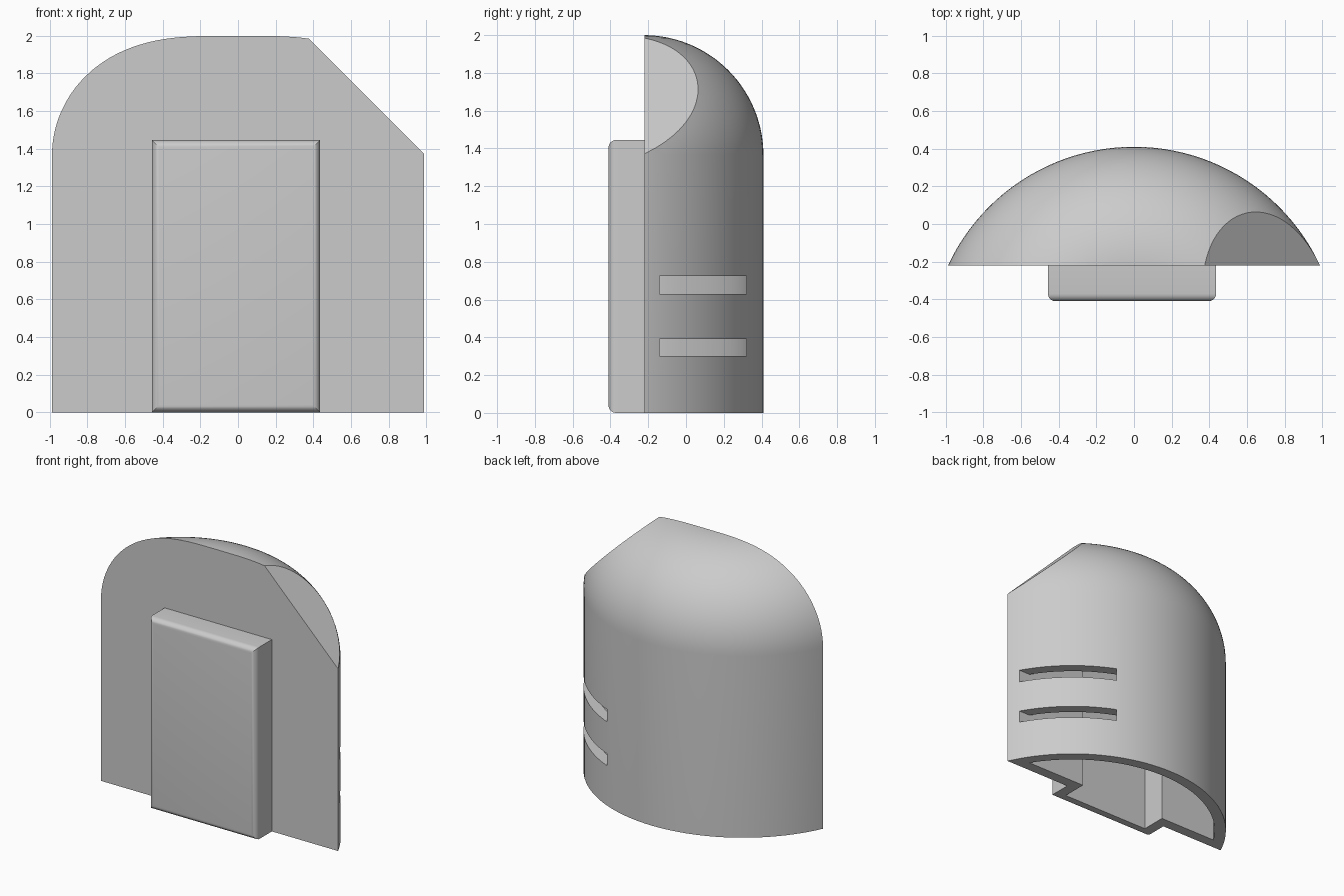
import bpy, bmesh, math
from mathutils import Vector

if "Cube" in bpy.data.objects:
    bpy.data.objects.remove(bpy.data.objects["Cube"], do_unlink=True)

RADIUS, AXIS_Y, FRONT_Y = 1.09, -0.68, -0.22   # curved back wall and flat front
FILLET, SPRING = 0.635, 1.365                  # rounded roof
CHAMFER, WALL = 2.36, 0.08                     # sloped corner x + z, wall thickness

grey = bpy.data.materials.new("light grey")
grey.use_nodes = True
grey.diffuse_color = (0.6, 0.6, 0.6, 1)
grey.node_tree.nodes["Principled BSDF"].inputs["Base Color"].default_value = (0.6, 0.6, 0.6, 1)


def finish(bm, name):
    bmesh.ops.recalc_face_normals(bm, faces=bm.faces)
    mesh = bpy.data.meshes.new(name)
    bm.to_mesh(mesh)
    bm.free()
    mesh.materials.append(grey)
    obj = bpy.data.objects.new(name, mesh)
    bpy.context.collection.objects.link(obj)
    return obj


def domed_body(name, inset, bottom):
    """Revolved wall and roof, sliced by the front plane and the sloped corner."""
    bm = bmesh.new()
    flat, r = RADIUS - FILLET, FILLET - inset
    steps = 28
    arc = [math.pi / 2 * i / steps for i in range(steps + 1)]
    profile = [(0, bottom), (flat + r, bottom)]
    profile += [(flat + r * math.cos(a), SPRING + r * math.sin(a)) for a in arc]
    profile.append((0, SPRING + r))
    verts = [bm.verts.new((x, AXIS_Y, z)) for x, z in profile]
    edges = [bm.edges.new(pair) for pair in zip(verts, verts[1:])]
    bmesh.ops.spin(bm, geom=verts + edges, cent=(0, AXIS_Y, 0), axis=(0, 0, 1),
                   angle=math.tau, steps=128)
    bmesh.ops.remove_doubles(bm, verts=bm.verts, dist=1e-4)
    slope = Vector((1, 0, 1)).normalized()
    cuts = [(Vector((0, FRONT_Y + inset, 0)), Vector((0, -1, 0))),
            (Vector((CHAMFER, 0, 0)) - slope * inset, slope)]
    for point, normal in cuts:
        bmesh.ops.bisect_plane(bm, geom=bm.verts[:] + bm.edges[:] + bm.faces[:],
                               plane_co=point, plane_no=normal, clear_outer=True)
        rim = [e for e in bm.edges if e.is_boundary]
        bmesh.ops.edgeloop_fill(bm, edges=rim)
    return finish(bm, name)


def box(name, low, high, bevel=0):
    bm = bmesh.new()
    bmesh.ops.create_cube(bm, size=1)
    for v in bm.verts:
        v.co = [a + (c + 0.5) * (b - a) for a, b, c in zip(low, high, v.co)]
    if bevel:
        front = [e for e in bm.edges if all(v.co.y < low[1] + 0.001 for v in e.verts)]
        bmesh.ops.bevel(bm, geom=front, offset=bevel, segments=6, profile=0.5, affect='EDGES')
    return finish(bm, name)


def combine(target, other, operation):
    mod = target.modifiers.new(operation, 'BOOLEAN')
    mod.operation, mod.object, mod.solver = operation, other, 'EXACT'
    bpy.context.view_layer.objects.active = target
    bpy.ops.object.modifier_apply(modifier=mod.name)
    bpy.data.objects.remove(other, do_unlink=True)


# Outer form: domed housing with a raised front panel
housing = domed_body("housing", 0, 0)
combine(housing, box("front_panel", (-0.457, -0.41, 0), (0.436, -0.18, 1.445), 0.04), 'UNION')

# Hollow interior, open at the bottom
cavity = domed_body("cavity", WALL, -0.1)
combine(cavity, box("panel_cavity", (-0.377, -0.33, -0.1), (0.356, -0.05, 1.365)), 'UNION')
combine(housing, cavity, 'DIFFERENCE')

# Two vent slots through one side wall
for low, high in ((0.3, 0.39), (0.63, 0.725)):
    combine(housing, box("vent_slot", (0.1, -0.139, low), (1.2, 0.32, high)), 'DIFFERENCE')

# Smooth the curves, keep the edges sharp
bpy.ops.object.select_all(action='DESELECT')
housing.select_set(True)
bpy.context.view_layer.objects.active = housing
bpy.ops.object.shade_smooth_by_angle(angle=math.radians(25))
